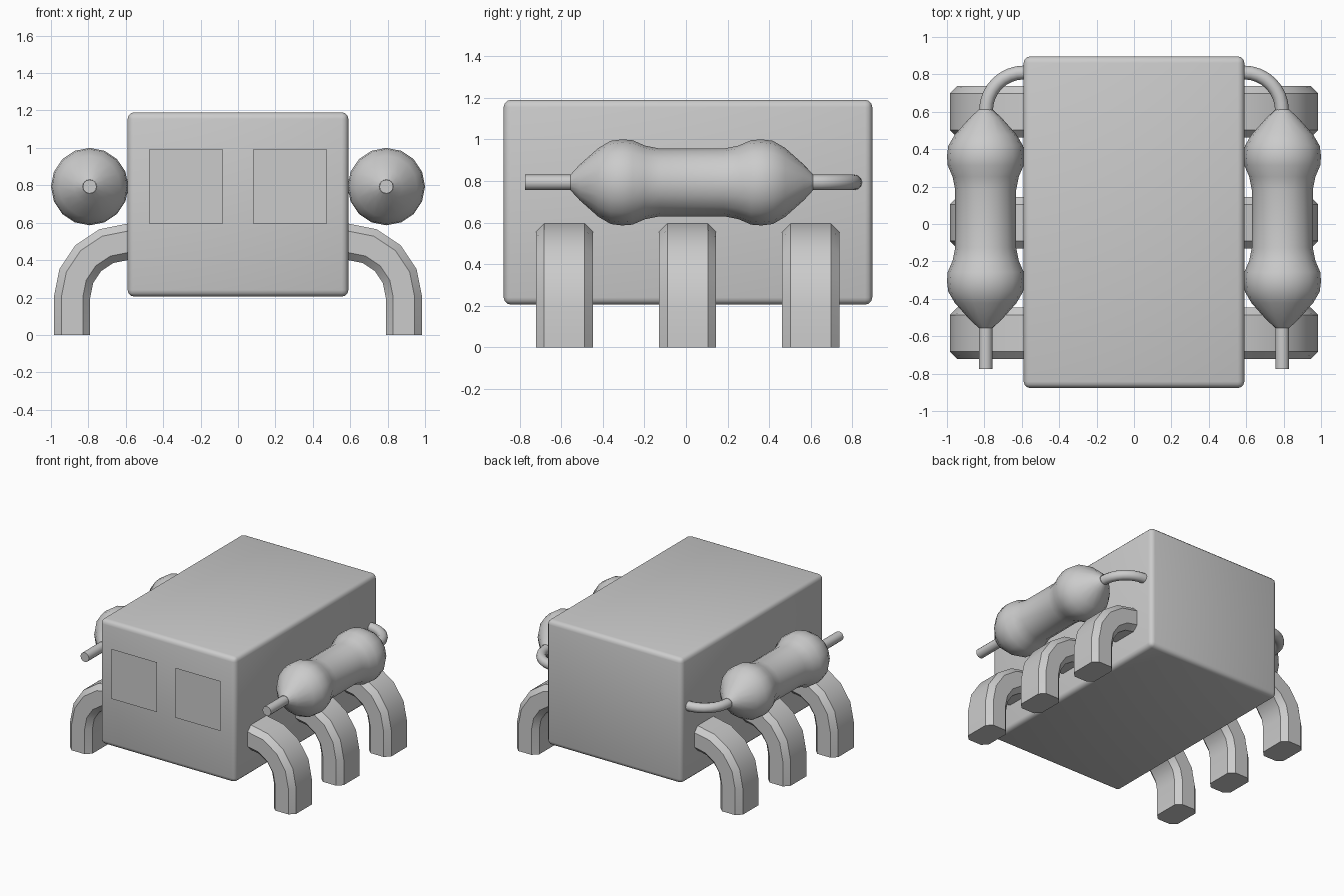
import bpy, bmesh
from math import cos, sin, pi, radians
from mathutils import Vector

if "Cube" in bpy.data.objects:
    bpy.data.objects.remove(bpy.data.objects["Cube"])


def make(name, bm, angle=None, mirror=True):
    bmesh.ops.recalc_face_normals(bm, faces=bm.faces[:])
    me = bpy.data.meshes.new(name)
    bm.to_mesh(me)
    bm.free()
    ob = bpy.data.objects.new(name, me)
    bpy.context.collection.objects.link(ob)
    if mirror:
        mod = ob.modifiers.new("Mirror", 'MIRROR')
        mod.use_mirror_merge = False
    if angle:
        bpy.ops.object.select_all(action='DESELECT')
        ob.select_set(True)
        bpy.context.view_layer.objects.active = ob
        bpy.ops.object.shade_smooth_by_angle(angle=radians(angle))
    return ob


def loft(name, rings, angle):
    """Skin equal-sized rings of points and cap both ends."""
    bm = bmesh.new()
    rows = [[bm.verts.new(p) for p in ring] for ring in rings]
    n = len(rows[0])
    for a, b in zip(rows, rows[1:]):
        for i in range(n):
            j = (i + 1) % n
            bm.faces.new((a[i], a[j], b[j], b[i]))
    bm.faces.new(rows[0])
    bm.faces.new(rows[-1])
    return make(name, bm, angle)


def circle_ring(center, side, up, r, n):
    return [center + r * (cos(2 * pi * i / n) * side + sin(2 * pi * i / n) * up)
            for i in range(n)]


X, Y, Z = Vector((1, 0, 0)), Vector((0, 1, 0)), Vector((0, 0, 1))

# Boxy body with rounded edges
bm = bmesh.new()
bmesh.ops.create_cube(bm, size=1)
for v in bm.verts:
    v.co = Vector((v.co.x * 1.18, v.co.y * 1.773 + 0.0095, v.co.z * 0.985 + 0.6975))
bmesh.ops.bevel(bm, geom=bm.edges[:], offset=0.035, segments=3, profile=0.5,
                affect='EDGES')
make("body", bm, 30, mirror=False)

# Square eye panels just in front of the body
bm = bmesh.new()
bm.faces.new([bm.verts.new((x, -0.895, z)) for x, z in
              ((0.08, 0.597), (0.476, 0.597), (0.476, 0.99), (0.08, 0.99))])
make("eye_panel", bm)

# Three pairs of bent legs, chamfered cross-section swept down a quarter arc
W, H, C = 0.1375, 0.0975, 0.04
section = [(W, H - C), (W - C, H), (C - W, H), (-W, H - C),
           (-W, C - H), (C - W, -H), (W - C, -H), (W, C - H)]
for label, y in (("front", -0.585), ("middle", 0.0075), ("back", 0.60)):
    stations = [(Vector((0.8875, y, 0)), X)]
    for k in range(5):
        a = k * pi / 8
        out = cos(a) * X + sin(a) * Z
        stations.append((Vector((0.59, y, 0.2)) + 0.2975 * out, out))
    loft(label + "_leg", [[c + s * Y + t * out for s, t in section]
                          for c, out in stations], 35)

# Dumbbell-shaped side capsules along y
AXIS = Vector((0.793, 0.028, 0.793))
half = [(0.583, 0.038), (0.54, 0.085), (0.45, 0.165), (0.39, 0.2),
        (0.335, 0.207), (0.285, 0.203), (0.225, 0.177), (0.155, 0.163)]
profile = [(-t, r) for t, r in half] + half[::-1]
loft("side_capsule", [circle_ring(AXIS + t * Y, X, Z, r, 16) for t, r in profile], 40)

# Straight front lead
loft("front_lead", [circle_ring(Vector((0.793, y, 0.793)), X, Z, 0.037, 12)
                    for y in (-0.775, -0.54)], 40)

# Rear lead curving into the body
rings = [circle_ring(Vector((0.793, 0.59, 0.793)), X, Z, 0.037, 12)]
for k in range(9):
    a = k * pi / 16
    out = cos(a) * X + sin(a) * Y
    rings.append(circle_ring(Vector((0.588, 0.607, 0.793)) + 0.203 * out, out, Z, 0.037, 12))
loft("rear_lead", rings, 40)
